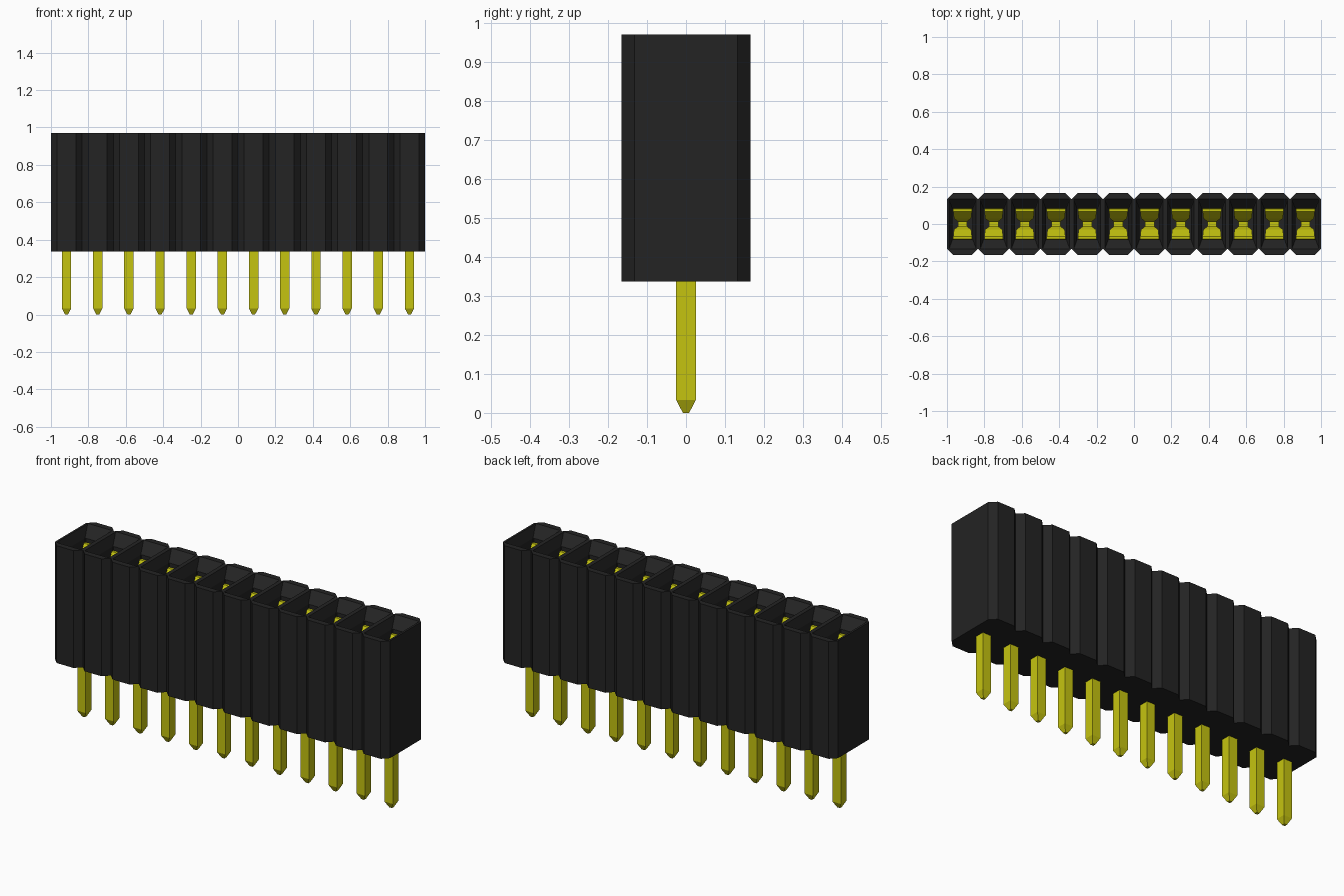
import bpy, bmesh

if "Cube" in bpy.data.objects:
    bpy.data.objects.remove(bpy.data.objects["Cube"], do_unlink=True)

COUNT = 12
PITCH = 2 / COUNT
BASE_Z, TOP_Z = 0.337, 0.97
CENTRES = [(i - (COUNT - 1) / 2) * PITCH for i in range(COUNT)]


def material(name, rgb, roughness):
    m = bpy.data.materials.new(name)
    m.use_nodes = True
    m.diffuse_color = (*rgb, 1)
    bsdf = m.node_tree.nodes["Principled BSDF"]
    bsdf.inputs["Base Color"].default_value = (*rgb, 1)
    bsdf.inputs["Roughness"].default_value = roughness
    return m


black = material("black plastic", (0.017, 0.017, 0.017), 0.6)
gold = material("yellow gold", (0.56, 0.55, 0.005), 0.5)


def add_object(name, bm, mat, merge=False):
    if merge:
        bmesh.ops.remove_doubles(bm, verts=bm.verts, dist=1e-5)
    bmesh.ops.recalc_face_normals(bm, faces=bm.faces)
    mesh = bpy.data.meshes.new(name)
    bm.to_mesh(mesh)
    bm.free()
    mesh.materials.append(mat)
    obj = bpy.data.objects.new(name, mesh)
    bpy.context.collection.objects.link(obj)
    return obj


def ring(bm, cx, hx, hy, c, z):
    """Rectangle with cut corners; edge 0 is the +x side, edge 4 the -x side."""
    pts = [(hx, c - hy), (hx, hy - c), (hx - c, hy), (c - hx, hy),
           (-hx, hy - c), (-hx, c - hy), (c - hx, -hy), (hx - c, -hy)]
    return [bm.verts.new((cx + x, y, z)) for x, y in pts]


def loft(bm, a, b, skip=()):
    n = len(a)
    for i in range(n):
        if i not in skip:
            bm.faces.new((a[i], a[(i + 1) % n], b[(i + 1) % n], b[i]))


# Housing: joined cells, each with a funnel mouth and a deep socket
bm = bmesh.new()
for i, cx in enumerate(CENTRES):
    rings = [ring(bm, cx, hx, hy, c, z) for hx, hy, c, z in (
        (PITCH / 2, 0.165, 0.033, BASE_Z),
        (PITCH / 2, 0.165, 0.033, TOP_Z),
        (0.072, 0.134, 0.004, TOP_Z),
        (0.054, 0.084, 0.003, TOP_Z - 0.055),
        (0.054, 0.084, 0.003, BASE_Z + 0.06))]
    # Walls shared by neighbouring cells are left out
    shared = ([0] if i < COUNT - 1 else []) + ([4] if i > 0 else [])
    loft(bm, rings[0], rings[1], shared)
    for a, b in zip(rings[1:], rings[2:]):
        loft(bm, a, b)
    bm.faces.new(rings[0])
    bm.faces.new(rings[-1])
add_object("housing", bm, black, merge=True)

# Spring leaf side profile: distance from the middle, height, half width
LEAF = [(0.080, 0.895, 0.050), (0.066, 0.895, 0.050), (0.030, 0.845, 0.046),
        (0.010, 0.800, 0.020), (0.012, 0.760, 0.020), (0.045, 0.640, 0.040),
        (0.060, 0.420, 0.048)]
THICK = 0.008


def leaf(bm, cx, side):
    rows = []
    for y, z, w in LEAF:
        rows.append([bm.verts.new((cx + sx * w, side * (y + dy), z - dz))
                     for sx, dy, dz in ((-1, 0, 0), (1, 0, 0),
                                        (1, THICK * 0.3, THICK),
                                        (-1, THICK * 0.3, THICK))])
    for a, b in zip(rows, rows[1:]):
        loft(bm, a, b)
    bm.faces.new(rows[0])
    bm.faces.new(rows[-1])


for i, cx in enumerate(CENTRES, 1):
    # Pair of facing contact leaves inside the socket
    bm = bmesh.new()
    for side in (-1, 1):
        leaf(bm, cx, side)
    add_object(f"contact_leaves_{i:02d}", bm, gold)

    # Square pin with a tapered tip
    bm = bmesh.new()
    rings = [[bm.verts.new((cx + sx * h, sy * h, z))
              for sx, sy in ((-1, -1), (1, -1), (1, 1), (-1, 1))]
             for h, z in ((0.008, 0), (0.025, 0.033), (0.025, 0.42))]
    for a, b in zip(rings, rings[1:]):
        loft(bm, a, b)
    bm.faces.new(rings[0])
    bm.faces.new(rings[-1])
    add_object(f"pin_{i:02d}", bm, gold)
